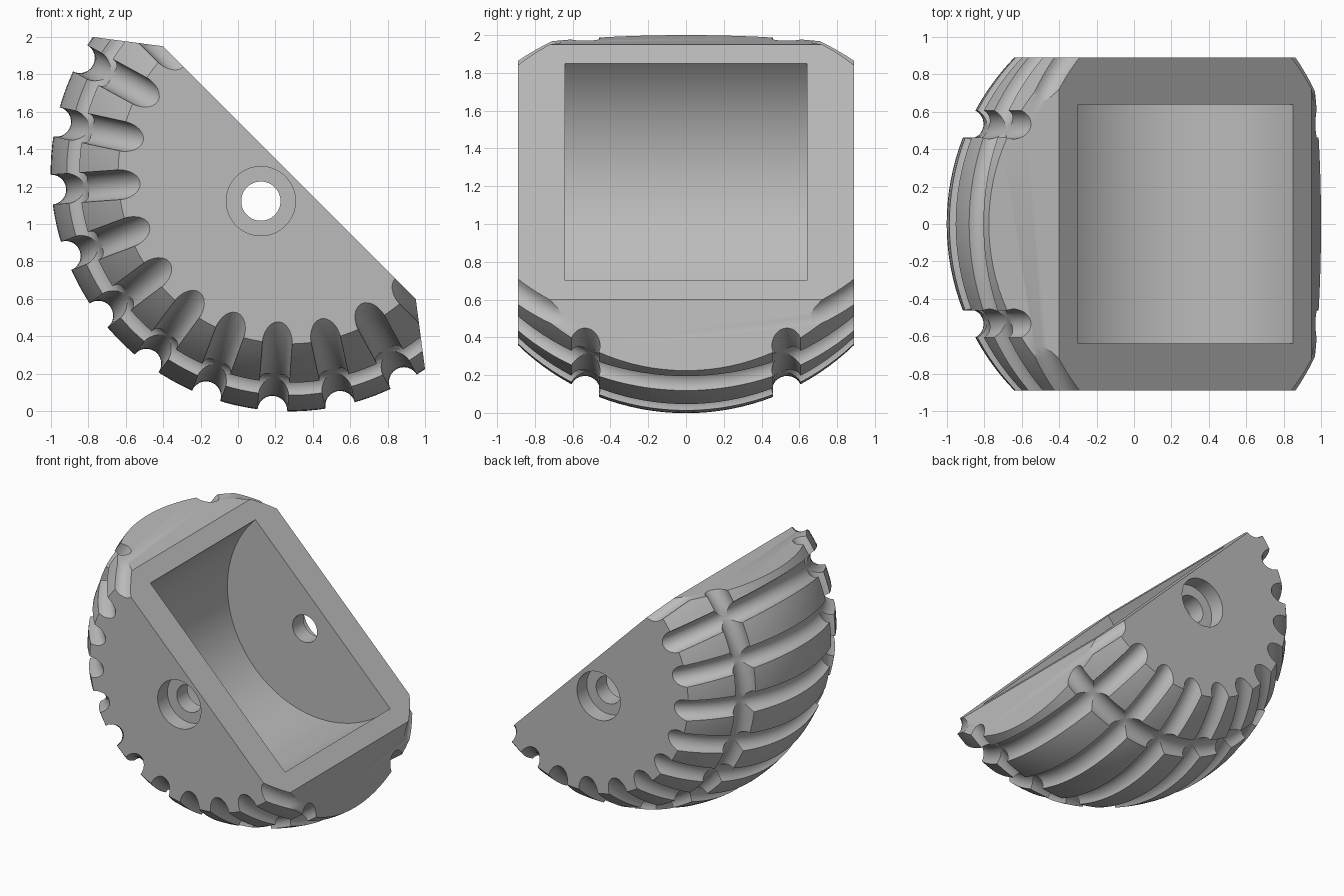
import bpy, bmesh
from math import sin, cos, asin, pi, sqrt, radians
from mathutils import Matrix

cube = bpy.data.objects.get("Cube")
if cube:
    bpy.data.objects.remove(cube, do_unlink=True)

R = 1.277            # sphere radius
SIDE = 0.89          # half width between the flat sides
GROOVE = 0.08        # groove radius
RING_Y = 0.535       # offset of the two ring grooves
STEPS = 11           # meridian grooves in half a turn

grey = bpy.data.materials.new("plain grey")
grey.use_nodes = True
grey.diffuse_color = (0.5, 0.5, 0.5, 1)
grey.node_tree.nodes["Principled BSDF"].inputs["Base Color"].default_value = (0.5, 0.5, 0.5, 1)


def make(name, bm):
    bmesh.ops.recalc_face_normals(bm, faces=bm.faces[:])
    mesh = bpy.data.meshes.new(name)
    bm.to_mesh(mesh)
    bm.free()
    mesh.materials.append(grey)
    obj = bpy.data.objects.new(name, mesh)
    bpy.context.collection.objects.link(obj)
    return obj


def lathe(name, profile, count, closed=False):
    """Revolve (y, radius) points about the y axis."""
    bm = bmesh.new()
    rings = []
    for i in range(count):
        a = 2 * pi * (i + 0.5) / count
        rings.append([bm.verts.new((r * sin(a), y, r * cos(a))) for y, r in profile])
    n = len(profile)
    for i in range(count):
        p, q = rings[i], rings[(i + 1) % count]
        for j in range(n if closed else n - 1):
            k = (j + 1) % n
            bm.faces.new((p[j], p[k], q[k], q[j]))
    if not closed:
        for end in (0, -1):
            bm.faces.new([ring[end] for ring in rings])
    return make(name, bm)


def prism(name, outline, half):
    """Extrude an (x, z) outline along y."""
    bm = bmesh.new()
    face = bm.faces.new([bm.verts.new((x, -half, z)) for x, z in outline])
    new = bmesh.ops.extrude_face_region(bm, geom=[face])["geom"]
    bmesh.ops.translate(bm, vec=(0, 2 * half, 0),
                        verts=[v for v in new if isinstance(v, bmesh.types.BMVert)])
    return make(name, bm)


def cut(obj, cutter, operation="DIFFERENCE"):
    cutter.hide_render = True
    mod = obj.modifiers.new("cut", "BOOLEAN")
    mod.operation = operation
    mod.solver = "EXACT"
    mod.object = cutter
    bpy.context.view_layer.objects.active = obj
    bpy.ops.object.modifier_apply(modifier=mod.name)
    bpy.data.objects.remove(cutter, do_unlink=True)


# Ball profile with flat sides and a round ring groove near each side
mid = asin(RING_Y / R)
tilt = asin(GROOVE / 2 / R)
edge, last = mid + 2 * tilt, asin(SIDE / R)
half = [(R * sin(a), R * cos(a)) for a in
        [(mid - 2 * tilt) * i / 8 for i in range(8)]]
for i in range(13):
    p = pi + tilt + (pi - 2 * tilt) * i / 12
    along, out = GROOVE * cos(p), R + GROOVE * sin(p)
    half.append((out * sin(mid) + along * cos(mid), out * cos(mid) - along * sin(mid)))
half += [(R * sin(a), R * cos(a)) for a in
         [edge + (last - edge) * i / 6 for i in range(1, 7)]]
profile = [(-y, r) for y, r in reversed(half[1:])] + half
body = lathe("grooved_half_ball", profile, 128)

# Flat mouth with a sloping face at each end
right = [(0.955, 0), (1.563, -0.466), (1.563, -1.6)]
cut(body, prism("mouth_trim", right + [(-x, z) for x, z in reversed(right)], 1.2), "INTERSECT")

# Meridian grooves, each a ring passing through both poles
section = [(GROOVE * sin(2 * pi * i / 24), R + GROOVE * cos(2 * pi * i / 24)) for i in range(24)]
for k in range(STEPS):
    ring = lathe("groove_cutter", section, 128, closed=True)
    ring.data.transform(Matrix.Rotation(pi * k / STEPS, 4, "Y") @ Matrix.Rotation(pi / 2, 4, "X"))
    cut(body, ring)

# Half-round hollow
W = 0.813
arc = [(W * cos(pi + pi * i / 64), W * sin(pi + pi * i / 64)) for i in range(65)]
cut(body, prism("hollow_cutter", [(-W, 0.2)] + arc + [(W, 0.2)], 0.64))

# Pivot holes with a counterbore on each outer side
for radius, inner in ((0.105, 0.5), (0.185, SIDE - 0.12)):
    for side in (-1, 1):
        hole = lathe("hole_cutter", [(side * inner, radius), (side * 1.2, radius)], 48)
        hole.data.transform(Matrix.Translation((0, 0, -0.216)))
        cut(body, hole)

# Tip the mouth toward the upper right and smooth the curved faces
body.data.transform(Matrix.Translation((0.275, 0, 1.275)) @ Matrix.Rotation(radians(45), 4, "Y"))
body.data.materials.clear()
body.data.materials.append(grey)
for polygon in body.data.polygons:
    polygon.material_index = 0
bpy.ops.object.select_all(action="DESELECT")
body.select_set(True)
bpy.context.view_layer.objects.active = body
bpy.ops.object.shade_smooth_by_angle(angle=radians(25))
